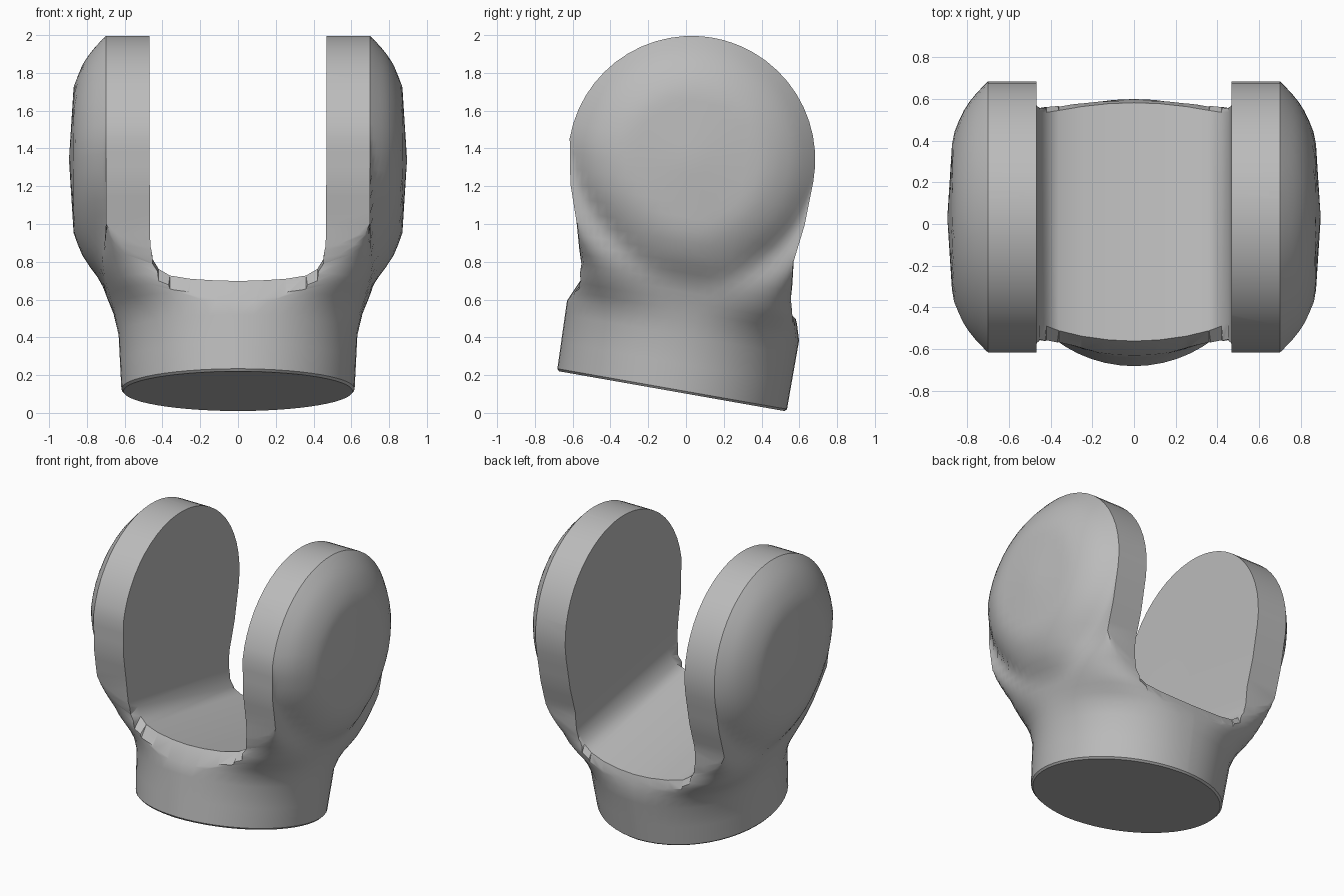
import bpy, bmesh, math
from mathutils import Matrix

cube = bpy.data.objects.get("Cube")
if cube:
    bpy.data.objects.remove(cube, do_unlink=True)

# Cheek pivot in the tilted working frame, and the cheek radius
PIVOT_Y, PIVOT_Z, RADIUS = -0.11, 1.225, 0.655
SIDE_STEPS = 28

# Outline tables: (height, value) or (radius, value)
FRONT = [(0, -.617), (.38, -.63), (.5, -.605), (.58, -.592), (.79, -.651), (.99, -.72), (PIVOT_Z, -.765)]
BACK = [(0, .617), (.38, .617), (.5, .58), (.58, .54), (.79, .516), (.99, .54), (PIVOT_Z, .545)]
WIDTH = [(0, .617), (.3, .632), (.45, .665), (.55, .70), (.68, .78), (.83, .865)]
SQUARENESS = [(0, 2), (.3, 2.1), (.4, 2.3), (.55, 4), (.8, 5)]
DOME = [(0, .895), (.39, .87), (.5, .825), (.57, .78), (.63, .725), (RADIUS, .70)]


def lookup(table, v):
    """Linear interpolation, clamped at both ends."""
    if v <= table[0][0]:
        return table[0][1]
    for (a, fa), (b, fb) in zip(table, table[1:]):
        if v <= b:
            return fa + (fb - fa) * (v - a) / (b - a)
    return table[-1][1]


def section(z, inset=0.0):
    """Closed horizontal ring: round at the foot, cheek shaped higher up."""
    dz = z - PIVOT_Z
    if dz > 0:
        centre, depth = PIVOT_Y, math.sqrt(max(RADIUS ** 2 - dz ** 2, 0))
    else:
        f, b = lookup(FRONT, z), lookup(BACK, z)
        centre, depth = (f + b) / 2, (b - f) / 2
    t = min(max((z - .42) / .38, 0), 1)
    t = t * t * (3 - 2 * t)
    n, width = lookup(SQUARENESS, z), lookup(WIDTH, z)
    half = []
    for i in range(SIDE_STEPS + 1):
        s = math.sin(math.pi * (i / SIDE_STEPS - .5))
        reach = depth if dz > 0 else RADIUS
        cheek = lookup(DOME, math.hypot(reach * s, dz))
        foot = width * max(1 - abs(s) ** n, 0) ** (1 / n)
        x = max(foot + (cheek - foot) * t - inset, .008)
        half.append((x, centre + (depth - inset) * s, z))
    return half + [(-x, y, h) for x, y, h in reversed(half)]


def loft(name, rings):
    """Skin a list of equal closed rings and cap both ends."""
    bm = bmesh.new()
    rows = [[bm.verts.new(p) for p in ring] for ring in rings]
    count = len(rows[0])
    for low, high in zip(rows, rows[1:]):
        for i in range(count):
            j = (i + 1) % count
            bm.faces.new((low[i], low[j], high[j], high[i]))
    bm.faces.new(rows[0][::-1])
    bm.faces.new(rows[-1])
    bmesh.ops.recalc_face_normals(bm, faces=bm.faces)
    mesh = bpy.data.meshes.new(name)
    bm.to_mesh(mesh)
    bm.free()
    obj = bpy.data.objects.new(name, mesh)
    bpy.context.collection.objects.link(obj)
    return obj


# Fork body: foot with a fine bottom bevel, neck, then rounded cheeks
rings = [section(0, .01), section(.012)]
rings += [section(z) for z in (.15, .3, .38, .43, .48, .53, .58, .63, .68, .73,
                               .79, .85, .92, .99, 1.07, 1.15, PIVOT_Z)]
rings += [section(PIVOT_Z + RADIUS * math.sin(math.radians(b)))
          for b in (7, 14, 21, 28, 35, 42, 49, 56, 63, 70, 76, 81, 85, 88.5)]
body = loft("fork_body", rings)

# Slot cutter: (x, height, slope of the flare beyond the floor's ends)
SLOT = [(0, .49, 2.3), (.12, .494, 2.3), (.25, .505, 2.2), (.36, .527, 1.9),
        (.42, .565, 1.3), (.452, .62, .5), (.463, .67, 0), (.467, .75, 0), (.469, 3, 0)]
profile = [(-x, z, k) for x, z, k in reversed(SLOT[1:])] + SLOT
END = .9


def slot_ring(side, outer):
    ring = []
    for x, z, slope in profile:
        edge = .58 - .06 * (x / .42) ** 2
        drop = slope * (END - edge) if outer else 0
        ring.append((x, side * (END if outer else edge), z - drop))
    return ring


cutter = loft("slot_cutter", [slot_ring(-1, True), slot_ring(-1, False),
                              slot_ring(1, False), slot_ring(1, True)])
bm = bmesh.new()
bm.from_mesh(cutter.data)
bmesh.ops.triangulate(bm, faces=bm.faces)
bm.to_mesh(cutter.data)
bm.free()
cutter.hide_render = True

# Cut the slot between the cheeks
cut = body.modifiers.new("slot", 'BOOLEAN')
cut.operation, cut.solver, cut.object = 'DIFFERENCE', 'EXACT', cutter
bpy.ops.object.select_all(action='DESELECT')
bpy.context.view_layer.objects.active = body
body.select_set(True)
bpy.ops.object.modifier_apply(modifier=cut.name)
bpy.data.objects.remove(cutter, do_unlink=True)

# Lean the fork back so its foot is cut at an angle
body.data.transform(Matrix.Translation((0, -.075, .115)) @ Matrix.Rotation(math.radians(-10), 4, 'X'))

# Plain grey finish
grey = bpy.data.materials.new("plain_grey")
grey.use_nodes = True
colour = (.5, .5, .5, 1)
grey.diffuse_color = colour
grey.node_tree.nodes["Principled BSDF"].inputs["Base Color"].default_value = colour
body.data.materials.clear()
body.data.materials.append(grey)
for face in body.data.polygons:
    face.material_index = 0
bpy.ops.object.shade_smooth_by_angle(angle=math.radians(32))
